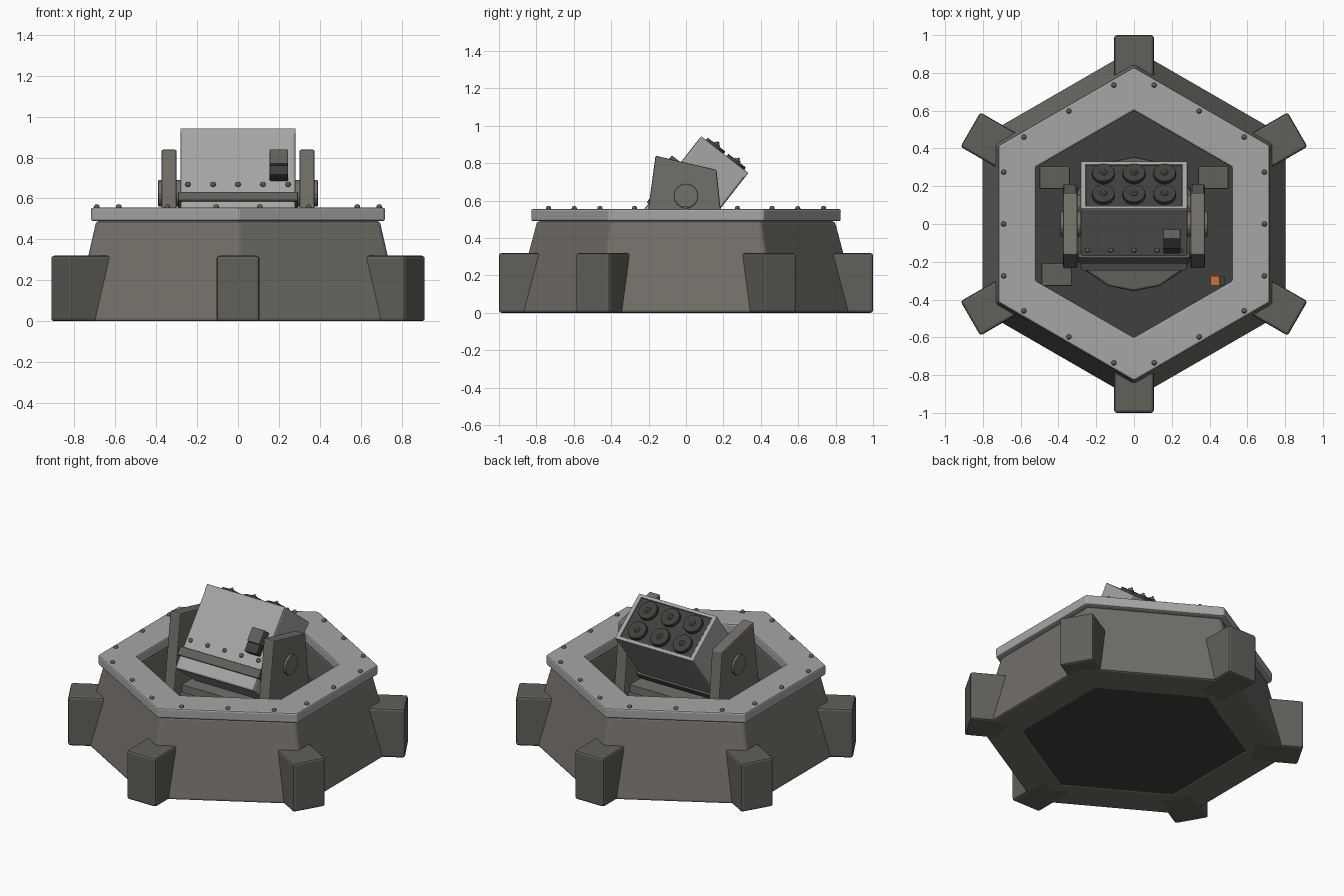
import bpy, bmesh, math
from mathutils import Matrix, Vector

if "Cube" in bpy.data.objects:
    bpy.data.objects.remove(bpy.data.objects["Cube"])


def mat(name, c):
    m = bpy.data.materials.new(name)
    m.diffuse_color = (*c, 1)
    m.use_nodes = True
    m.node_tree.nodes["Principled BSDF"].inputs["Base Color"].default_value = m.diffuse_color
    return m


STONE = mat("warm_grey", (0.17, 0.16, 0.14))
LEG = mat("leg_grey", (0.12, 0.115, 0.10))
LIGHT = mat("light_grey", (0.38, 0.38, 0.38))
DARK = mat("dark_grey", (0.05, 0.05, 0.048))
ORANGE = mat("orange", (0.65, 0.17, 0.03))
I = Matrix.Identity(4)


def finish(name, bm, m, mw=I, bevel=0, smooth=False):
    bmesh.ops.recalc_face_normals(bm, faces=bm.faces)
    for f in bm.faces:
        f.smooth = smooth
    me = bpy.data.meshes.new(name)
    bm.to_mesh(me)
    bm.free()
    ob = bpy.data.objects.new(name, me)
    bpy.context.collection.objects.link(ob)
    ob.matrix_world = mw
    me.materials.append(m)
    if bevel:
        b = ob.modifiers.new("bevel", 'BEVEL')
        b.width, b.segments, b.limit_method = bevel, 2, 'ANGLE'
    return ob


def box(name, lo, hi, m, mw=I, bevel=0):
    bm = bmesh.new()
    bmesh.ops.create_cube(bm, size=1)
    lo, hi = Vector(lo), Vector(hi)
    for v in bm.verts:
        v.co = (lo + hi) / 2 + v.co * (hi - lo)
    return finish(name, bm, m, mw, bevel)


def cyl(name, r1, r2, depth, m, mw, n=16, bevel=0):
    # cylinder or cone starting at the local origin, along local z
    bm = bmesh.new()
    bmesh.ops.create_cone(bm, cap_ends=True, segments=n, radius1=r1, radius2=r2,
                          depth=depth, matrix=Matrix.Translation((0, 0, depth / 2)))
    return finish(name, bm, m, mw, bevel)


def hex_ring(name, profile, m, bevel=0):
    # closed (radius, z) profile swept round six corners, corners on +-y
    bm = bmesh.new()
    rings = []
    for k in range(6):
        a = math.radians(30 + 60 * k)
        rings.append([bm.verts.new((r * math.cos(a), r * math.sin(a), z)) for r, z in profile])
    n = len(profile)
    for k in range(6):
        p, q = rings[k], rings[(k + 1) % 6]
        for i in range(n):
            j = (i + 1) % n
            bm.faces.new((p[i], q[i], q[j], p[j]))
    return finish(name, bm, m, I, bevel)


def bolts(name, points, r, m, mw=I):
    bm = bmesh.new()
    for p in points:
        bmesh.ops.create_uvsphere(bm, u_segments=8, v_segments=6, radius=r,
                                  matrix=Matrix.Translation(p))
    return finish(name, bm, m, mw, smooth=True)


# Hexagonal base wall, floor and rim
hex_ring("base_wall", [(0.93, 0), (0.80, 0.49), (0.61, 0.49), (0.66, 0)], STONE, 0.015)
bm = bmesh.new()
bmesh.ops.create_cone(bm, cap_ends=True, segments=6, radius1=0.67, radius2=0.67, depth=0.258,
                      matrix=Matrix.Translation((0, 0, 0.131)) @ Matrix.Rotation(math.pi / 6, 4, 'Z'))
for v in bm.verts:  # put corners on the y axis
    a = round((math.degrees(math.atan2(v.co.y, v.co.x)) - 30) / 60) * 60 + 30
    v.co.x, v.co.y = 0.67 * math.cos(math.radians(a)), 0.67 * math.sin(math.radians(a))
bmesh.ops.remove_doubles(bm, verts=bm.verts, dist=1e-5)
finish("well_floor", bm, DARK)
hex_ring("top_rim", [(0.83, 0.49), (0.83, 0.555), (0.60, 0.555), (0.60, 0.49)], LIGHT, 0.01)

# Six buttress legs and rim bolts
rim_pts = []
for k in range(6):
    rot = Matrix.Rotation(math.radians(30 + 60 * k), 4, 'Z')
    box(f"leg_{k + 1}", (0.70, -0.105, 0), (1.0, 0.105, 0.32), LEG, rot, 0.014)
    side = Matrix.Rotation(math.radians(60 * k), 4, 'Z')
    rim_pts += [side @ Vector((0.69, t, 0.558)) for t in (-0.275, 0, 0.275)]
bolts("rim_bolts", rim_pts, 0.014, LEG)

# Floor lockers and warning lamp
for i, (x, y) in enumerate([(-0.42, 0.245), (0.42, 0.245), (-0.41, -0.268)]):
    box(f"floor_locker_{i + 1}", (x - 0.08, y - 0.06, 0.25), (x + 0.08, y + 0.06, 0.33), LEG, I, 0.006)
box("warning_lamp", (0.405, -0.325, 0.25), (0.452, -0.275, 0.32), ORANGE)
box("lamp_mount", (0.452, -0.325, 0.25), (0.48, -0.275, 0.31), DARK)

# Turntable
cyl("turntable", 0.355, 0.355, 0.07, LEG, Matrix.Translation((0, 0, 0.25)) @ Matrix.Rotation(math.pi / 2, 4, 'Z'), 16, 0.012)
box("yoke_base", (-0.31, -0.15, 0.31), (0.31, 0.15, 0.37), STONE)

# Yoke arms with pivot caps
PROFILE = [(-0.235, 0.31), (-0.163, 0.84), (0.163, 0.765), (0.21, 0.31)]
for s, nm in ((-1, "left"), (1, "right")):
    bm = bmesh.new()
    f = bm.faces.new([bm.verts.new((s * 0.30, y, z)) for y, z in PROFILE])
    ext = bmesh.ops.extrude_face_region(bm, geom=[f])
    for v in ext["geom"]:
        if isinstance(v, bmesh.types.BMVert):
            v.co.x += s * 0.075
    finish(f"{nm}_yoke_arm", bm, STONE, I, 0.008)
    turn = Matrix.Rotation(s * math.pi / 2, 4, 'Y')
    cyl(f"{nm}_pivot_cap", 0.065, 0.065, 0.11, STONE, Matrix.Translation((s * 0.28, 0, 0.625)) @ turn, 16, 0.004)

# Launcher pod: local y runs along the tubes, tilted up
POD = Matrix.Translation((0, 0, 0.63)) @ Matrix.Rotation(math.radians(52), 4, 'X')
box("pod_body", (-0.282, -0.24, -0.19), (0.282, 0.28, 0.13), LIGHT, POD, 0.012)
box("pod_band", (-0.293, -0.16, -0.202), (0.293, -0.105, 0.142), LEG, POD, 0.005)
box("sight_box", (0.155, 0.03, 0.12), (0.245, 0.12, 0.19), LEG, POD, 0.005)
box("sight_box_lower", (0.155, -0.03, 0.12), (0.245, 0.03, 0.178), DARK, POD, 0.004)
bolts("pod_bolts", [(x, -0.055, 0.132) for x in (-0.245, -0.122, 0, 0.122, 0.245)], 0.014, LEG, POD)

# Pod front frame, dark face and six tubes
for s in (-1, 1):
    box("frame_side", (s * 0.268 - 0.014, 0.26, -0.19), (s * 0.268 + 0.014, 0.298, 0.13), LIGHT, POD, 0.005)
    box("frame_bar", (-0.282, 0.26, -0.03 + s * 0.149 - 0.011), (0.282, 0.298, -0.03 + s * 0.149 + 0.011), LIGHT, POD, 0.005)
box("pod_face", (-0.26, 0.26, -0.175), (0.26, 0.289, 0.115), DARK, POD)
for x in (-0.162, 0, 0.162):
    for z in (-0.103, 0.037):
        at = POD @ Matrix.Translation((x, 0.28, z)) @ Matrix.Rotation(-math.pi / 2, 4, 'X')
        cyl("tube_cap", 0.06, 0.06, 0.033, DARK, at, 16, 0.004)
        cyl("rocket_nose", 0.032, 0.016, 0.042, LEG, at, 12)
        cyl("rocket_tip", 0.016, 0.006, 0.052, ORANGE, at, 10)
